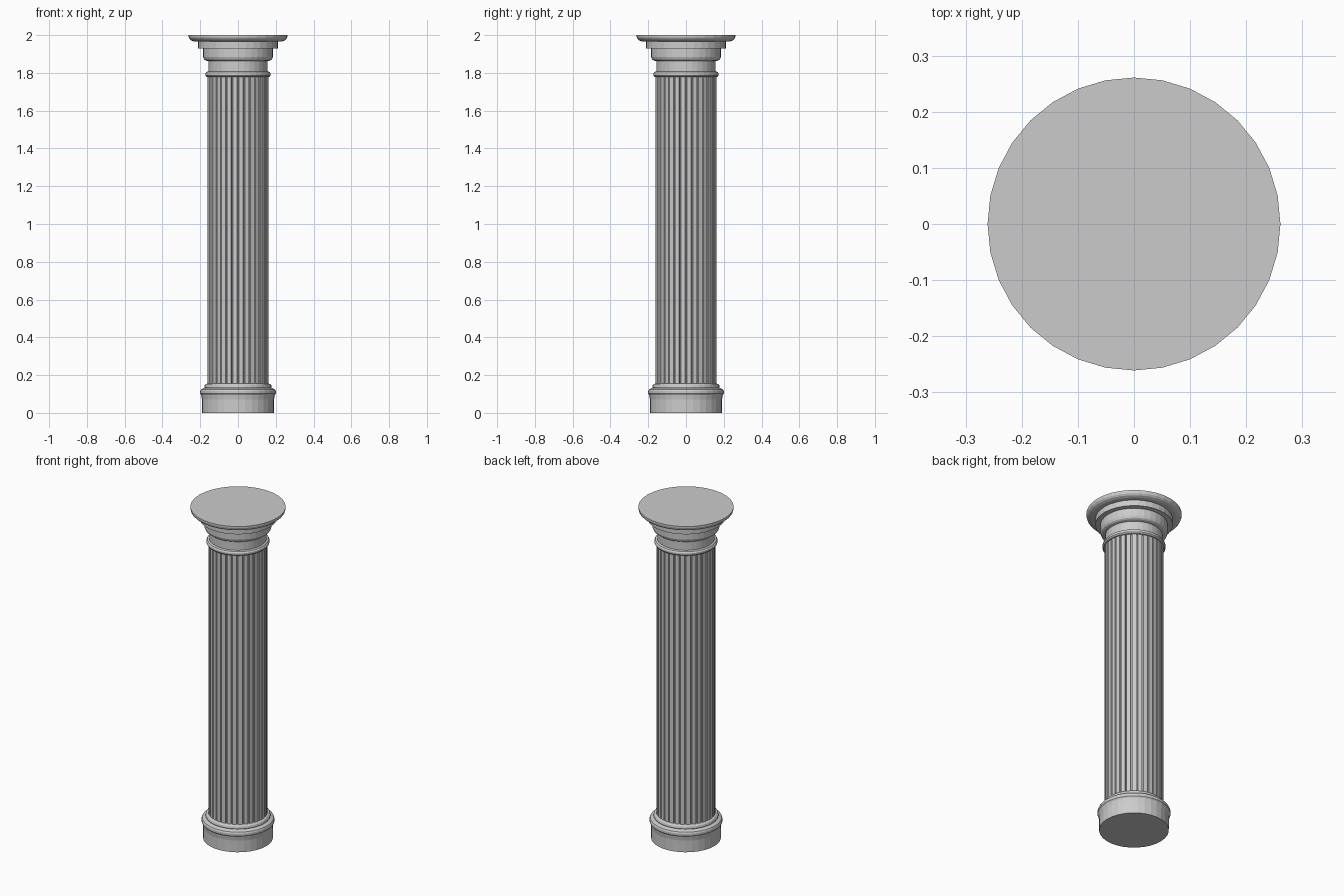
import bpy, bmesh
from math import sin, cos, pi

if "Cube" in bpy.data.objects:
    bpy.data.objects.remove(bpy.data.objects["Cube"])

SIDES = 32


def build(name, rings):
    """Bridge a stack of closed rings and cap both ends."""
    bm = bmesh.new()
    loops = [[bm.verts.new(p) for p in ring] for ring in rings]
    n = len(loops[0])
    for a, b in zip(loops, loops[1:]):
        for i in range(n):
            j = (i + 1) % n
            bm.faces.new((a[i], a[j], b[j], b[i]))
    bm.faces.new(loops[0][::-1])
    bm.faces.new(loops[-1])
    me = bpy.data.meshes.new(name)
    bm.to_mesh(me)
    bm.free()
    ob = bpy.data.objects.new(name, me)
    bpy.context.collection.objects.link(ob)
    return ob


def turned(name, profile):
    """Lathe a (radius, height) profile with flat facets."""
    return build(name, [[(r * cos(2 * pi * i / SIDES), r * sin(2 * pi * i / SIDES), z)
                         for i in range(SIDES)] for r, z in profile])


def fluted(name, flutes, r_out, r_in, z0, z1):
    """Shaft whose outline alternates flat lands and shallow grooves."""
    outline = []
    for i in range(flutes):
        for frac, r in ((-0.36, r_out), (0.36, r_out), (0.44, r_in), (0.56, r_in)):
            a = 2 * pi * (i + 0.5 + frac) / flutes
            outline.append((r * cos(a), r * sin(a)))
    return build(name, [[(x, y, z) for x, y in outline] for z in (z0, z1)])


# Base plinth with bulging moulding and collar
turned("base", [(0.191, 0), (0.191, 0.07), (0.195, 0.095), (0.200, 0.102),
                (0.200, 0.115), (0.196, 0.124), (0.183, 0.130), (0.176, 0.132),
                (0.178, 0.138), (0.176, 0.147), (0.170, 0.153), (0.160, 0.155)])

# Fluted shaft
fluted("shaft", SIDES, 0.162, 0.154, 0.15, 1.785)

# Ring under the neck
turned("neck_ring", [(0.160, 1.778), (0.168, 1.780), (0.173, 1.787), (0.173, 1.797),
                     (0.168, 1.805), (0.160, 1.808)])

# Stepped capital
turned("capital", [(0.157, 1.80), (0.157, 1.862), (0.172, 1.866), (0.180, 1.872),
                   (0.185, 1.885), (0.185, 1.928), (0.212, 1.930), (0.212, 1.965),
                   (0.235, 1.967), (0.250, 1.973), (0.258, 1.981), (0.261, 1.990),
                   (0.261, 2.0)])
